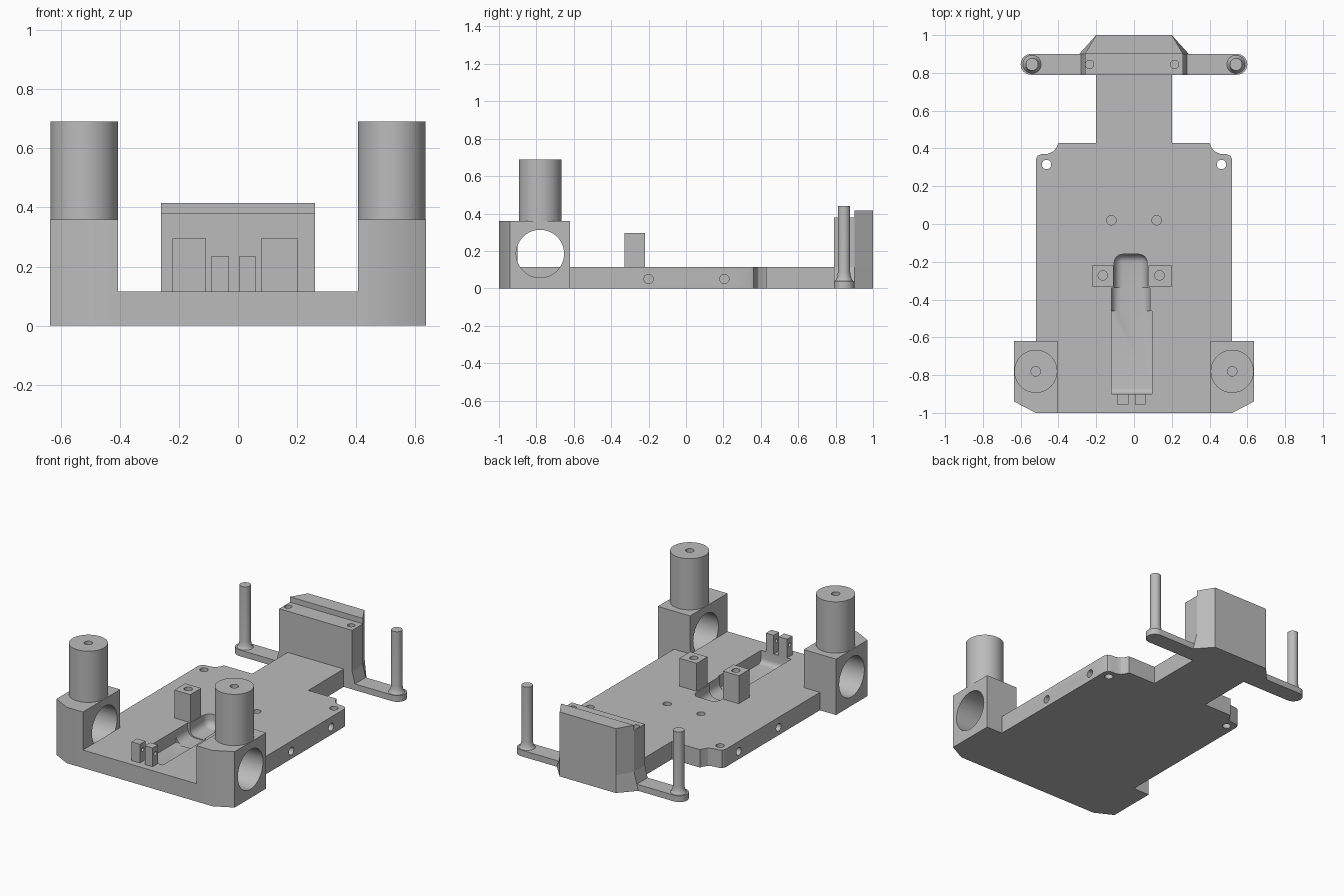
import bpy, bmesh, math

cube = bpy.data.objects.get("Cube")
if cube:
    bpy.data.objects.remove(cube, do_unlink=True)

grey = bpy.data.materials.new("plain_grey")
grey.use_nodes = True
grey.diffuse_color = (0.5, 0.5, 0.5, 1)
grey.node_tree.nodes["Principled BSDF"].inputs["Base Color"].default_value = (0.5, 0.5, 0.5, 1)


def finish(name, bm):
    bmesh.ops.recalc_face_normals(bm, faces=bm.faces)
    mesh = bpy.data.meshes.new(name)
    bm.to_mesh(mesh)
    bm.free()
    obj = bpy.data.objects.new(name, mesh)
    bpy.context.collection.objects.link(obj)
    mesh.materials.append(grey)
    return obj


def prism(name, outline, z0, z1, top=None):
    """Extrude an xy outline; an optional second outline shapes the top."""
    bm = bmesh.new()
    low = [bm.verts.new((x, y, z0)) for x, y in outline]
    high = [bm.verts.new((x, y, z1)) for x, y in (top or outline)]
    bm.faces.new(low)
    bm.faces.new(high)
    n = len(low)
    for i in range(n):
        j = (i + 1) % n
        bm.faces.new((low[i], low[j], high[j], high[i]))
    return finish(name, bm)


def box(name, x0, x1, y0, y1, z0, z1):
    return prism(name, [(x0, y0), (x1, y0), (x1, y1), (x0, y1)], z0, z1)


def lathe(name, x, y, profile, sides=48):
    """Stack of rings (radius, z) about a vertical axis, capped at both ends."""
    bm = bmesh.new()
    rings = [[bm.verts.new((x + r * math.cos(2 * math.pi * i / sides),
                            y + r * math.sin(2 * math.pi * i / sides), z))
              for i in range(sides)] for r, z in profile]
    bm.faces.new(rings[0])
    bm.faces.new(rings[-1])
    for a, b in zip(rings, rings[1:]):
        for i in range(sides):
            j = (i + 1) % sides
            bm.faces.new((a[i], a[j], b[j], b[i]))
    return finish(name, bm)


def rod_x(x0, x1, y, z, r, sides=32):
    """Cutter lying along x."""
    obj = lathe("rod_cutter", 0, 0, [(r, x0), (r, x1)], sides)
    for v in obj.data.vertices:
        a, b, c = v.co
        v.co = (c, y + a, z + b)
    obj.data.flip_normals()
    bm = bmesh.new()
    bm.from_mesh(obj.data)
    bmesh.ops.recalc_face_normals(bm, faces=bm.faces)
    bm.to_mesh(obj.data)
    bm.free()
    return obj


def hole(x, y, z0, z1, r=0.025):
    return lathe("hole_cutter", x, y, [(r, z0), (r, z1)], 24)


def activate(obj):
    bpy.ops.object.select_all(action='DESELECT')
    obj.select_set(True)
    bpy.context.view_layer.objects.active = obj


def bevel(obj, width, segments, rule):
    bm = bmesh.new()
    bm.from_mesh(obj.data)
    bmesh.ops.bevel(bm, geom=[e for e in bm.edges if rule(e)], offset=width,
                    segments=segments, profile=0.5, affect='EDGES')
    bm.to_mesh(obj.data)
    bm.free()


def cut(obj, *cutters):
    activate(obj)
    for c in cutters:
        mod = obj.modifiers.new("cut", 'BOOLEAN')
        mod.operation, mod.solver, mod.object = 'DIFFERENCE', 'EXACT', c
        bpy.ops.object.modifier_apply(modifier=mod.name)
        bpy.data.objects.remove(c, do_unlink=True)


def mirrored(half):
    return half + [(-x, y) for x, y in reversed(half)]


TOP = 0.115
parts = []

# Base plate with rear neck and scooped rear corners
plate = prism("base_plate", mirrored([
    (0.405, -1), (0.405, -0.62), (0.52, -0.62), (0.52, 0.34), (0.511, 0.361),
    (0.49, 0.37), (0.455, 0.372), (0.425, 0.385), (0.408, 0.41),
    (0.4, 0.43), (0.2, 0.43), (0.2, 0.79)]), 0, TOP)

# Motor recess: square bay, then two rounded troughs
bay = box("bay_cutter", -0.12, 0.095, -0.9, -0.46, 0.035, 0.2)
bevel(bay, 0.03, 4, lambda e: all(v.co.z < 0.1 and v.co.y < -0.8 for v in e.verts))
collar = box("collar_cutter", -0.12, 0.085, -0.48, -0.34, 0.03, 0.2)
bevel(collar, 0.05, 6, lambda e: all(v.co.z < 0.1 for v in e.verts)
      and abs(e.verts[0].co.y - e.verts[1].co.y) > 0.1)
can = box("can_cutter", -0.105, 0.07, -0.36, -0.16, 0.035, 0.2)
bevel(can, 0.045, 6, lambda e: (all(v.co.z < 0.1 for v in e.verts)
      and abs(e.verts[0].co.y - e.verts[1].co.y) > 0.1)
      or all(v.co.y > -0.2 for v in e.verts) and min(v.co.z for v in e.verts) < 0.1)
cut(plate, bay, collar, can)
for s in (-1, 1):
    cut(plate, hole(s * 0.463, 0.315, -0.1, 0.3), hole(s * 0.12, 0.02, 0.03, 0.3))
    for y in (-0.2, 0.205):
        cut(plate, rod_x(min(s * 0.42, s * 0.6), max(s * 0.42, s * 0.6), y, 0.05, 0.025))
parts.append(plate)

for s, side in ((1, "left"), (-1, "right")):
    # Front tower with a cross bore and a round column
    block = prism(side + "_tower_block", [(s * x, y) for x, y in (
        (0.405, -1), (0.52, -1), (0.635, -0.94), (0.635, -0.62), (0.405, -0.62))], 0, 0.36)
    cut(block, rod_x(min(s * 0.3, s * 0.7), max(s * 0.3, s * 0.7), -0.78, 0.185, 0.128, 64))
    column = lathe(side + "_tower_column", s * 0.52, -0.78, [(0.114, 0.355), (0.114, 0.69)], 64)
    cut(column, hole(s * 0.52, -0.78, 0.5, 0.8))

    # Rear arm with a rounded end
    tip = [(s * (0.545 + 0.055 * math.cos(a)), 0.845 + 0.055 * math.sin(a))
           for a in (math.pi * (i / 16 - 0.5) for i in range(17))]
    arm = prism(side + "_arm", [(s * 0.2, 0.79)] + tip + [(s * 0.2, 0.9)], 0, 0.04)

    # Slender post with a flared foot
    post = lathe(side + "_post", s * 0.54, 0.845,
                 [(0.053, 0.035), (0.044, 0.045), (0.037, 0.06), (0.033, 0.085), (0.033, 0.44)], 32)
    parts += [block, column, arm, post]

# Rear bumper: sloped foot, tall block and raised ridge
foot = prism("bumper_foot",
             mirrored([(0.29, 0.79), (0.29, 0.9), (0.2, 1)]), 0, TOP,
             mirrored([(0.26, 0.79), (0.26, 0.9), (0.2, 1)]))
bumper = prism("bumper_block", mirrored([(0.26, 0.79), (0.26, 0.9), (0.2, 1)]), TOP, 0.38)
cut(bumper, hole(-0.235, 0.845, 0.2, 0.5, 0.022), hole(0.215, 0.845, 0.2, 0.5, 0.022))
ridge = prism("bumper_ridge", mirrored([(0.26, 0.9), (0.2, 1)]), 0.38, 0.415)
parts += [foot, bumper, ridge]

# Motor mounting blocks with screw holes
for name, x0, x1, hx in (("right_mount", -0.222, -0.108, -0.165), ("left_mount", 0.078, 0.202, 0.135)):
    mount = box(name, x0, x1, -0.33, -0.22, TOP - 0.005, 0.295)
    cut(mount, hole(hx, -0.272, 0.18, 0.4))
    parts.append(mount)

# Small terminal lugs with a pin hole
for name, x0, x1 in (("right_lug", -0.09, -0.03), ("left_lug", 0.005, 0.06)):
    lug = box(name, x0, x1, -0.955, -0.9, TOP - 0.005, 0.235)
    cut(lug, rod_x(x0 - 0.1, x1 + 0.1, -0.927, 0.19, 0.012, 16))
    parts.append(lug)

for obj in parts:
    activate(obj)
    bpy.ops.object.shade_smooth_by_angle(angle=math.radians(30))
